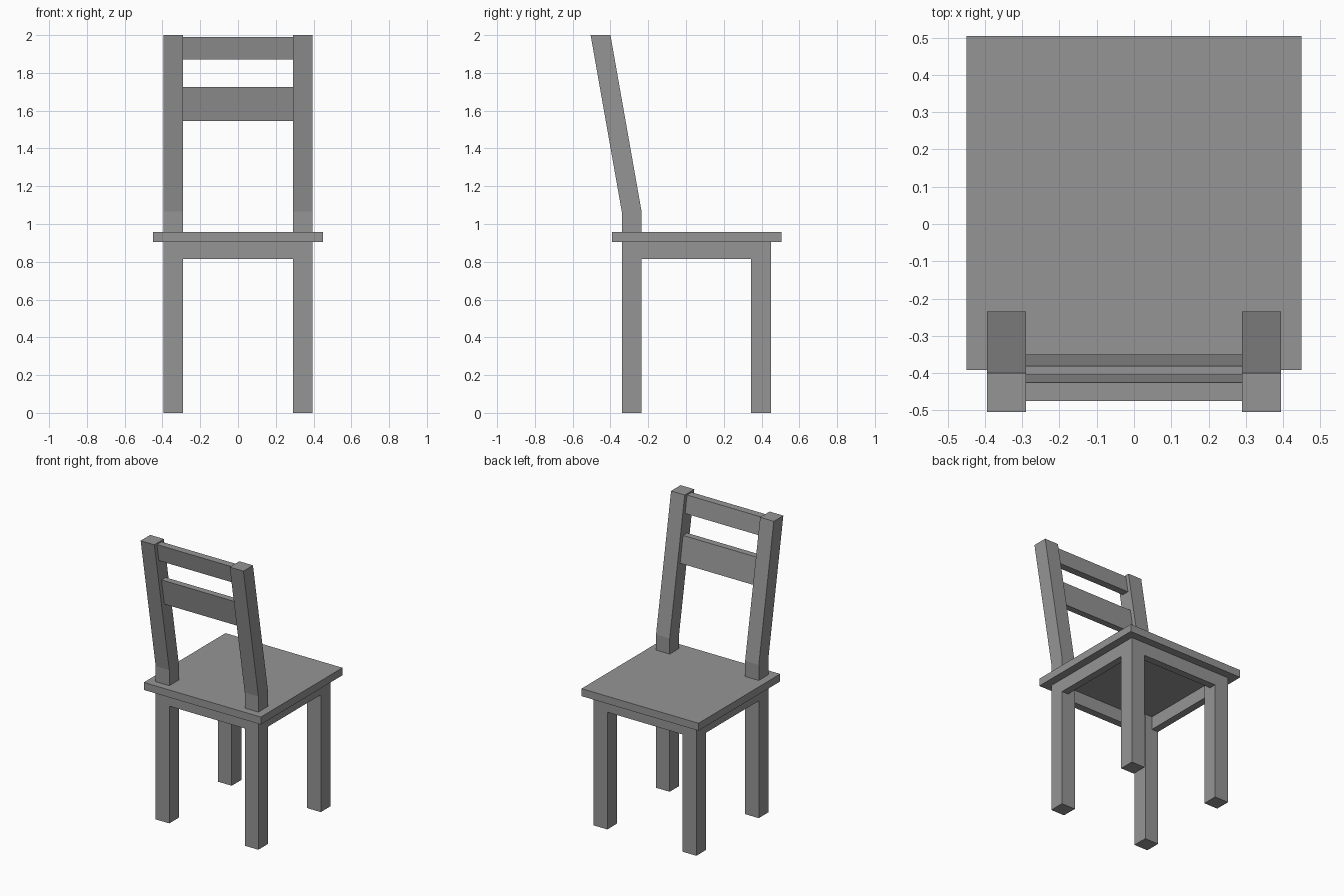
import bpy
import bmesh

cube = bpy.data.objects.get("Cube")
if cube:
    bpy.data.objects.remove(cube, do_unlink=True)

grey = bpy.data.materials.new("plain grey")
grey.use_nodes = True
colour = (0.3, 0.3, 0.3, 1)
grey.diffuse_color = colour
grey.node_tree.nodes["Principled BSDF"].inputs["Base Color"].default_value = colour


def extrude_profile(name, profile, x0, x1):
    """Extrude a side outline of (y, z) points from x0 to x1."""
    bm = bmesh.new()
    face = bm.faces.new([bm.verts.new((x0, y, z)) for y, z in profile])
    out = bmesh.ops.extrude_face_region(bm, geom=[face])
    moved = [v for v in out["geom"] if isinstance(v, bmesh.types.BMVert)]
    bmesh.ops.translate(bm, verts=moved, vec=(x1 - x0, 0, 0))
    bmesh.ops.recalc_face_normals(bm, faces=bm.faces)
    mesh = bpy.data.meshes.new(name)
    bm.to_mesh(mesh)
    bm.free()
    mesh.materials.append(grey)
    obj = bpy.data.objects.new(name, mesh)
    bpy.context.collection.objects.link(obj)
    return obj


def box(name, x0, x1, y0, y1, z0, z1):
    return extrude_profile(name, [(y0, z0), (y1, z0), (y1, z1), (y0, z1)], x0, x1)


INNER, OUTER = 0.29, 0.395        # leg sides in x
BACK, FRONT = -0.34, 0.345        # leg starts in y
LEG = 0.105
SEAT_BOTTOM, SEAT_TOP = 0.905, 0.957
BEND, TOP = 1.065, 2.0            # backrest bend and top
LEAN = -0.165 / (TOP - BEND)
APRON_BOTTOM, APRON = 0.815, 0.05

# Seat board
box("seat", -0.45, 0.45, -0.392, 0.505, SEAT_BOTTOM, SEAT_TOP)

# Legs, tall leaning posts and side aprons
for side, sign in (("left", 1), ("right", -1)):
    x0, x1 = sorted((sign * INNER, sign * OUTER))
    box(side + "_long_leg", x0, x1, FRONT, FRONT + LEG, 0, SEAT_BOTTOM)
    top = BACK + LEAN * (TOP - BEND)
    post = [(BACK, 0), (BACK + LEG, 0), (BACK + LEG, BEND),
            (top + LEG, TOP), (top, TOP), (BACK, BEND)]
    extrude_profile(side + "_backrest_post", post, x0, x1)
    x0, x1 = sorted((sign * (OUTER - APRON), sign * OUTER))
    box(side + "_apron", x0, x1, BACK + LEG, FRONT, APRON_BOTTOM, SEAT_BOTTOM)

# Aprons across the two ends
for name, y in (("backrest_apron", BACK), ("open_end_apron", FRONT + LEG - APRON)):
    box(name, -INNER, INNER, y, y + APRON, APRON_BOTTOM, SEAT_BOTTOM)

# Leaning backrest slats, centred in the posts
for name, z0, z1, depth in (("lower_slat", 1.545, 1.726, 0.045),
                            ("upper_slat", 1.87, 1.99, 0.05)):
    low, high = (BACK + LEG / 2 + LEAN * (z - BEND) - depth / 2 for z in (z0, z1))
    extrude_profile(name, [(low, z0), (low + depth, z0),
                           (high + depth, z1), (high, z1)], -INNER, INNER)
